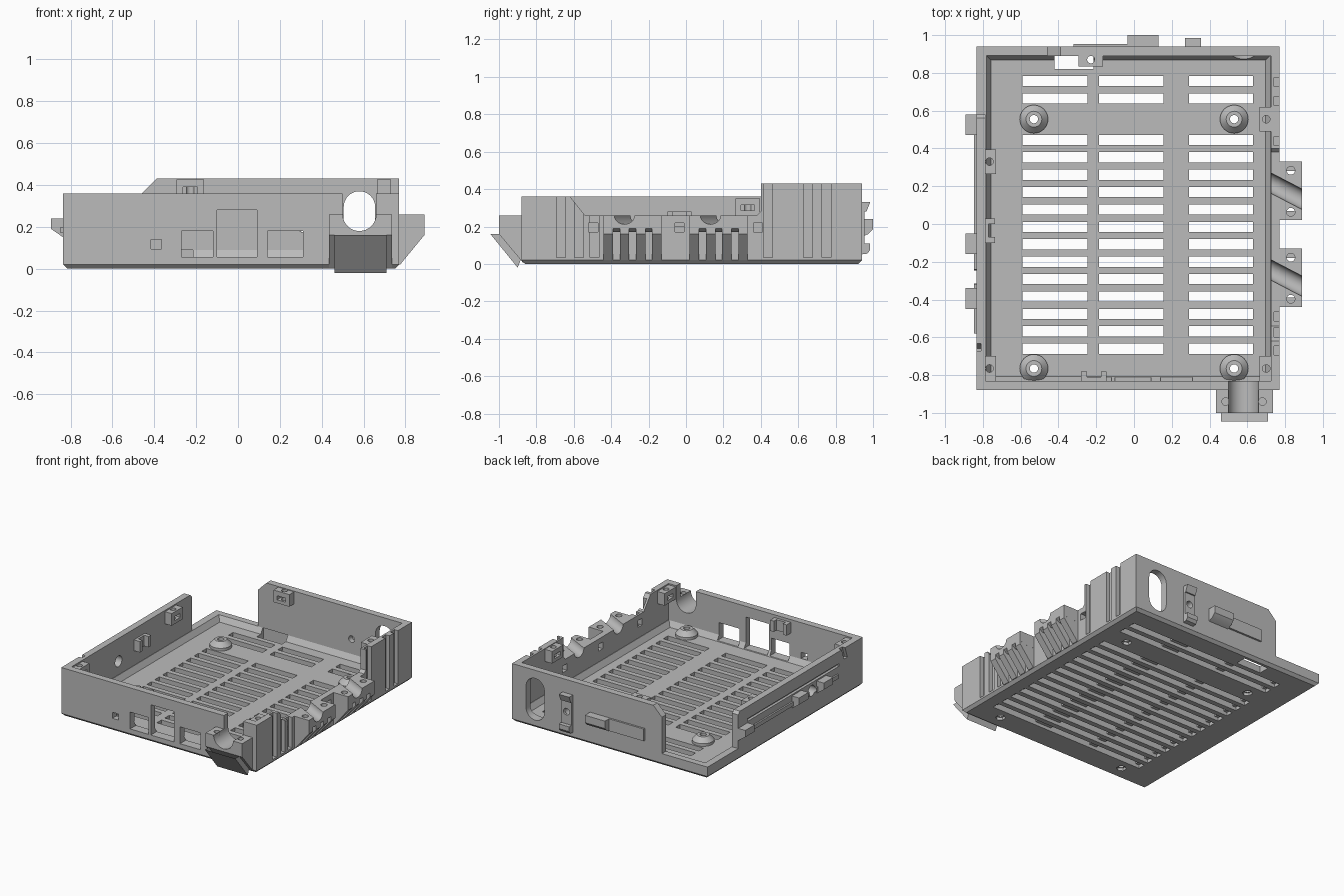
import bpy, bmesh, math
from mathutils import Vector, Matrix

cube = bpy.data.objects.get("Cube")
if cube:
    bpy.data.objects.remove(cube, do_unlink=True)

GREY = (0.5, 0.5, 0.5, 1)
mat = bpy.data.materials.new("grey plastic")
mat.use_nodes = True
mat.diffuse_color = GREY
mat.node_tree.nodes["Principled BSDF"].inputs["Base Color"].default_value = GREY


# Solids: each returns a function that adds itself to a bmesh
def prism(axis, pts, lo, hi):
    def place(p, t):
        a, b = p
        return {"x": (t, a, b), "y": (a, t, b), "z": (a, b, t)}[axis]

    def add(bm):
        low = [bm.verts.new(place(p, lo)) for p in pts]
        high = [bm.verts.new(place(p, hi)) for p in pts]
        faces = [bm.faces.new(low), bm.faces.new(high)]
        for i in range(len(pts)):
            j = (i + 1) % len(pts)
            faces.append(bm.faces.new((low[i], low[j], high[j], high[i])))
        bmesh.ops.recalc_face_normals(bm, faces=faces)
    return add


def box(x0, x1, y0, y1, z0, z1):
    return prism("z", [(x0, y0), (x1, y0), (x1, y1), (x0, y1)], z0, z1)


def cone(p0, p1, r0, r1=None, seg=32):
    a, b = Vector(p0), Vector(p1)

    def add(bm):
        rot = (b - a).to_track_quat("Z", "Y").to_matrix().to_4x4()
        bmesh.ops.create_cone(bm, cap_ends=True, segments=seg, radius1=r0,
                              radius2=r0 if r1 is None else r1, depth=(b - a).length,
                              matrix=Matrix.Translation((a + b) / 2) @ rot)
    return add


def frustum(x0, x1, y0, y1, z0, z1, inset):
    # Rectangular block whose lower end is smaller by inset
    def add(bm):
        rings = []
        for z, i in ((z0, inset), (z1, 0)):
            rings.append([bm.verts.new(v) for v in ((x0 + i, y0 + i, z), (x1 - i, y0 + i, z),
                                                    (x1 - i, y1 - i, z), (x0 + i, y1 - i, z))])
        low, high = rings
        faces = [bm.faces.new(low), bm.faces.new(high)]
        faces += [bm.faces.new((low[i], low[i - 1], high[i - 1], high[i])) for i in range(4)]
        bmesh.ops.recalc_face_normals(bm, faces=faces)
    return add


def make(name, solids):
    bm = bmesh.new()
    for s in solids:
        s(bm)
    mesh = bpy.data.meshes.new(name)
    bm.to_mesh(mesh)
    bm.free()
    mesh.materials.append(mat)
    obj = bpy.data.objects.new(name, mesh)
    bpy.context.scene.collection.objects.link(obj)
    return obj


def part(name, solids, cuts=()):
    obj = make(name, solids)
    bpy.ops.object.select_all(action="DESELECT")
    obj.select_set(True)
    bpy.context.view_layer.objects.active = obj
    if cuts:
        cutter = make("cutter", cuts)
        cutter.hide_render = True
        mod = obj.modifiers.new("cut", "BOOLEAN")
        mod.operation, mod.object = "DIFFERENCE", cutter
        mod.solver, mod.use_self = "EXACT", True
        bpy.ops.object.modifier_apply(modifier=mod.name)
        bpy.data.objects.remove(cutter, do_unlink=True)
    bpy.ops.object.shade_smooth_by_angle(angle=math.radians(30))
    return obj


L, R, F, B = -0.835, 0.77, -0.88, 0.94      # outer limits
RIM = 0.09

# Shared cutters
ports = [box(-0.27, -0.12, F - 0.1, -0.8, 0.055, 0.18), box(-0.1, 0.09, F - 0.1, -0.8, 0.055, 0.28),
         box(0.14, 0.31, F - 0.1, -0.8, 0.055, 0.18), box(-0.415, -0.365, F - 0.1, -0.8, 0.095, 0.14)]
grooves = [box(R - 0.03, R + 0.1, y, y + 0.048, 0.035, 0.6)
           for y in (-0.693, -0.597, -0.513, 0.415, 0.628, 0.728)]
jack_bore = [cone((0.58, -1.1, 0.26), (0.58, -0.78, 0.26), 0.08)]
posts = [(x, y) for x in (-0.53, 0.53) for y in (-0.765, 0.555)]
post_holes = [cone((x, y, -0.1), (x, y, 0.3), 0.022) for x, y in posts]
rear_slot = [box(0.505, 0.655, 0.8, 1.1, 0.135, 0.295)]
rear_slot += [cone((0.58, 0.8, z), (0.58, 1.1, z), 0.075) for z in (0.135, 0.295)]

# Floor with recessed tray, vent slots and underside channels
rows = [0.757, 0.665] + [0.445 - 0.0921 * i for i in range(13)]
vents = [box(a, b, y - 0.027, y + 0.027, -0.1, 0.2)
         for y in rows for a, b in ((-0.59, -0.245), (-0.185, 0.155), (0.29, 0.63))]
channels = [box(-0.62, 0.66, y - 0.027, y + 0.027, -0.1, 0.025) for y in rows]
recesses = [cone((x, y, -0.1), (x, y, 0.02), 0.035, seg=6) for x, y in posts]
part("floor", [frustum(L, R, F, B, 0, 0.02, 0.02), box(L, R, F, B, 0.0199, RIM)],
     [frustum(-0.785, 0.725, -0.835, 0.895, 0.05, RIM + 0.005, 0.028),
      box(-0.42, -0.215, 0.82, 0.9, -0.1, 0.2)]
     + vents + channels + recesses + post_holes + ports + grooves + rear_slot)

# Walls
part("front_wall", [box(L, R, F, -0.83, RIM, 0.36)],
     ports + jack_bore + [box(0.5, 0.66, -1, -0.8, 0.26, 0.5)])
part("rear_wall", [prism("y", [(-0.46, RIM), (R, RIM), (R, 0.43), (-0.39, 0.43), (-0.46, 0.36)],
                         0.89, B)],
     rear_slot + [cone((0.31, 0.8, 0.2), (0.31, 1.1, 0.2), 0.025)])
part("right_wall", [prism("x", [(-0.83, RIM), (0.58, RIM), (0.58, 0.34), (0.56, 0.36), (-0.83, 0.36)],
                          L, -0.785)],
     [cone((-1, -0.28, 0.19), (-0.7, -0.28, 0.19), 0.04),
      prism("x", [(-0.7, 0.28), (-0.66, 0.28), (-0.62, 0.4), (-0.66, 0.4)], -0.9, -0.81),
      box(-0.9, -0.815, -0.6, 0.47, 0.25, 0.27)])
part("right_wall_rail", [box(L - 0.012, L, -0.58, 0.5, 0.17, 0.2)],
     [cone((-1, -0.28, 0.19), (-0.7, -0.28, 0.19), 0.04)])

# Side wall with a lowered middle and cable channels
cable = []
for y in (0.175, -0.285):
    cable.append(cone((0.68, y + 0.065, 0.26), (0.92, y - 0.06, 0.26), 0.048))
part("left_wall", [prism("x", [(-0.83, RIM), (0.89, RIM), (0.89, 0.43), (0.4, 0.43), (0.4, 0.28),
                               (0.38, 0.26), (-0.54, 0.26), (-0.62, 0.36), (-0.83, 0.36)], 0.725, R)],
     grooves + cable + [box(0.6, 0.9, y, y + 0.05, 0.17, 0.22) for y in (-0.52, -0.06, 0.36)])

# Cable clamps: drilled top plate on tapered ribs
for k, y in enumerate((0.175, -0.285)):
    lo, hi = y - 0.155, y + 0.155
    plate = [(R - 0.03, 0.26), (0.89, 0.26), (0.89, 0.19), (0.86, 0.17), (R - 0.03, 0.17)]
    part(f"cable_clamp_{k}", [prism("y", plate, lo, hi)],
         [cable[k]] + [cone((0.83, y + d, 0.1), (0.83, y + d, 0.4), 0.022) for d in (-0.112, 0.108)])
    for i in range(4):
        y0 = lo + i * 0.0865
        part(f"clamp_rib_{k}_{i}", [prism("y", [(R - 0.03, 0.02), (0.775, 0.02), (0.89, 0.16),
                                                (0.89, 0.2), (R - 0.03, 0.2)], y0, y0 + 0.05)])

# Power jack holder
part("jack_holder", [prism("x", [(F + 0.01, 0.005), (-1, 0.16), (-1, 0.26), (F + 0.01, 0.26)],
                           0.435, 0.735)],
     jack_bore + [cone((x, -0.94, 0.15), (x, -0.94, 0.4), 0.02) for x in (0.485, 0.68)]
     + [prism("x", [(-0.9, -0.02), (-1.05, 0.165), (-1.05, 0.16), (-0.9, 0.16), (-0.88, 0.03)],
              0.46, 0.71)])

# Board standoffs
for i, (x, y) in enumerate(posts):
    part(f"standoff_{i}", [cone((x, y, 0.045), (x, y, 0.07), 0.075),
                           cone((x, y, 0.0699), (x, y, 0.105), 0.075, 0.042)],
         [cone((x, y, 0), (x, y, 0.3), 0.022)])


# Screw lugs: block with a hole and an inward nut slot
def lug(name, x, y, top, wall, half=0.065):
    wx, wy = wall
    px, py = (0.035, half) if wx else (half, 0.035)
    nx, ny = (0.1, 0.035) if wx else (0.035, 0.1)
    sx, sy = x - wx * 0.09, y - wy * 0.09
    part(name, [box(x - px, x + px, y - py, y + py, top - 0.09, top)],
         [cone((x, y, top - 0.2), (x, y, top + 0.1), 0.02),
          box(sx - nx, sx + nx, sy - ny, sy + ny, top - 0.065, top - 0.035)])


lug("lug_right_rear", -0.765, 0.33, 0.35, (-1, 0))
lug("lug_right_front", -0.765, -0.765, 0.35, (-1, 0))
lug("lug_left_front", 0.7, -0.765, 0.35, (1, 0))
lug("lug_left_rear", 0.7, 0.555, 0.425, (1, 0))
lug("lug_rear", -0.228, 0.87, 0.425, (0, 1))

# Snap hooks on the right side, and inner catches
for i, (y0, y1) in enumerate(((0.47, 0.58), (-0.16, -0.05), (-0.45, -0.34))):
    part(f"side_hook_{i}", [prism("y", [(L, 0.24), (-0.893, 0.24), (-0.893, 0.19), (L, 0.15)], y0, y1)])
part("side_catch", [box(-0.79, -0.735, -0.1, 0.03, 0.2, 0.28)],
     [box(-0.77, -0.7, -0.07, 0, 0.1, 0.4)])
part("front_catch", [box(-0.28, -0.145, -0.84, -0.78, 0.26, 0.34)],
     [box(-0.25, -0.175, -0.81, -0.7, 0.1, 0.5)])

# Rear latch bar and cable tie bracket
part("rear_latch_bar", [box(-0.32, -0.03, B - 0.01, B + 0.014, 0.15, 0.24)])
part("rear_latch_block", [prism("x", [(B - 0.01, 0.14), (0.975, 0.16), (1, 0.185), (1, 0.24),
                                      (B - 0.01, 0.24)], -0.035, 0.13)])
tie = [(B - 0.01, 0.05), (0.97, 0.055), (0.985, 0.075), (0.985, 0.11), (0.955, 0.11), (0.955, 0.28),
       (0.965, 0.28), (0.985, 0.33), (B - 0.01, 0.33)]
part("rear_tie_bracket", [prism("x", tie, 0.27, 0.355)],
     [cone((0.3125, 0.9, 0.2), (0.3125, 1.1, 0.2), 0.025)])
